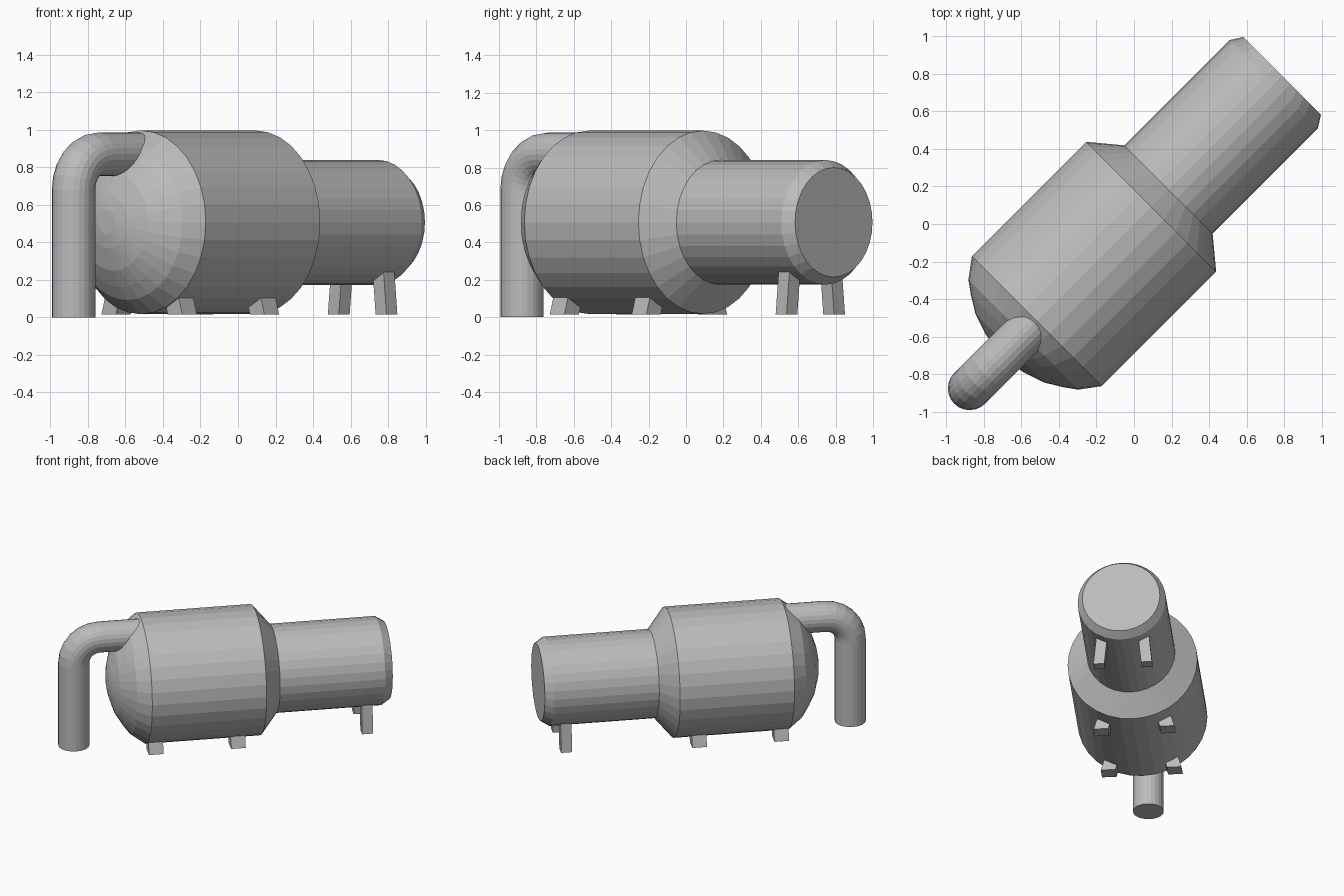
import bpy, bmesh
from math import sin, cos, pi
from mathutils import Matrix, Vector

default = bpy.data.objects.get("Cube")
if default:
    bpy.data.objects.remove(default)

grey = bpy.data.materials.new("plain grey")
grey.use_nodes = True
grey.diffuse_color = (0.5, 0.5, 0.5, 1)
grey.node_tree.nodes["Principled BSDF"].inputs["Base Color"].default_value = (0.5, 0.5, 0.5, 1)

# the whole machine lies along the diagonal
TURN = Matrix.Rotation(pi / 4, 4, 'Z')
AXIS_Z = 0.507


def add_object(name, bm):
    bmesh.ops.recalc_face_normals(bm, faces=bm.faces)
    mesh = bpy.data.meshes.new(name)
    bm.to_mesh(mesh)
    bm.free()
    mesh.materials.append(grey)
    obj = bpy.data.objects.new(name, mesh)
    bpy.context.collection.objects.link(obj)
    obj.matrix_world = TURN
    return obj


def tube(name, stations, sides):
    """Join round sections; each is x, z, radius, heading (0 along x, pi/2 upward)."""
    bm = bmesh.new()
    rings = []
    for x, z, radius, heading in stations:
        across = Vector((-sin(heading), 0, cos(heading)))
        ring = []
        for i in range(sides):
            a = 2 * pi * i / sides
            ring.append(bm.verts.new(Vector((x, 0, z)) + radius * (cos(a) * across + Vector((0, sin(a) , 0)))))
        rings.append(ring)
    for low, high in zip(rings, rings[1:]):
        for i in range(sides):
            j = (i + 1) % sides
            bm.faces.new((low[i], low[j], high[j], high[i]))
    bm.faces.new(rings[0])
    bm.faces.new(rings[-1])
    return add_object(name, bm)


def leg_pair(name, x, y, size, top, lean):
    """A square leg leaning inward, mirrored across the axis."""
    bm = bmesh.new()
    bmesh.ops.create_cube(bm, size=1)
    for v in bm.verts:
        up = v.co.z > 0
        v.co = (x + v.co.x * size, y + v.co.y * size - (lean if up else 0), top if up else 0.015)
    obj = add_object(name, bm)
    mirror = obj.modifiers.new("Mirror", 'MIRROR')
    mirror.use_axis = (False, True, False)


# tank with domed front, shoulder and narrow rear barrel
profile = [(-0.99, 0.065), (-0.976, 0.14), (-0.937, 0.258), (-0.884, 0.346),
           (-0.834, 0.415), (-0.733, 0.49), (0.13, 0.49), (0.26, 0.333),
           (1.054, 0.333), (1.117, 0.293)]
tube("tank_body", [(x, AXIS_Z, r, 0) for x, r in profile], 32)

# bent pipe rising from the ground into the dome
PIPE_X, PIPE_TOP, PIPE_R, BEND, STEPS = -1.24, 0.87, 0.116, 0.19, 6
path = [(PIPE_X, 0, PIPE_R, pi / 2)]
for i in range(STEPS + 1):
    a = pi / 2 * i / STEPS
    path.append((PIPE_X + BEND * (1 - cos(a)), PIPE_TOP - BEND * (1 - sin(a)), PIPE_R, pi / 2 - a))
path.append((-0.68, PIPE_TOP, PIPE_R, 0))
tube("bent_pipe", path, 24)

# legs
leg_pair("front_tank_legs", -0.67, 0.25, 0.11, 0.15, 0.04)
leg_pair("middle_tank_legs", -0.05, 0.25, 0.11, 0.15, 0.04)
leg_pair("rear_barrel_legs", 0.94, 0.18, 0.082, 0.27, 0.025)
